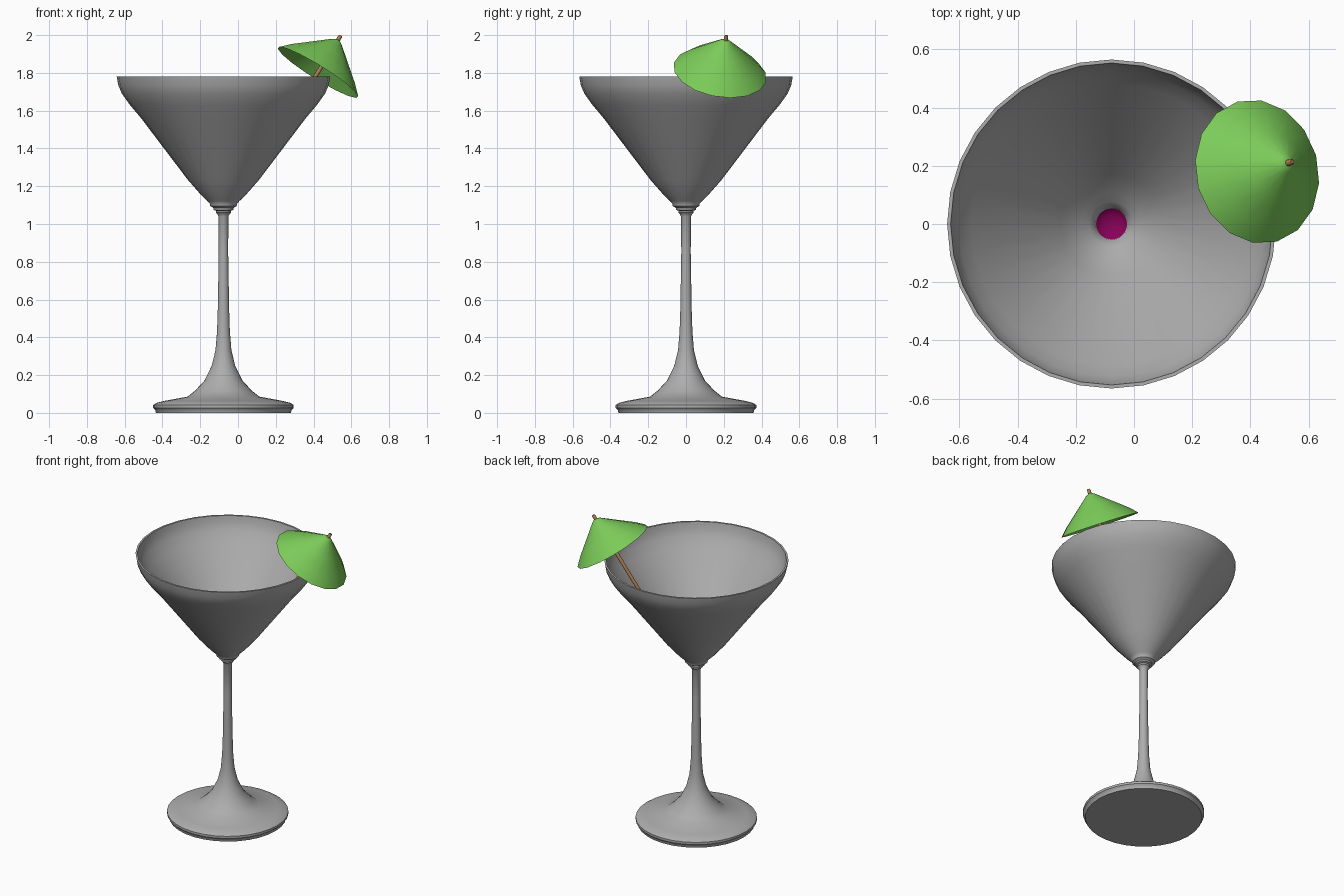
import bpy, bmesh, math
from mathutils import Vector

cube = bpy.data.objects.get("Cube")
if cube:
    bpy.data.objects.remove(cube)


def material(name, colour):
    mat = bpy.data.materials.new(name)
    mat.use_nodes = True
    mat.diffuse_color = (*colour, 1)
    mat.node_tree.nodes["Principled BSDF"].inputs["Base Color"].default_value = (*colour, 1)
    return mat


def lathe(name, profile, sides, mat, centre, axis=(0, 0, 1), angle=40):
    """Spin (radius, height) points around an axis through centre."""
    bm = bmesh.new()
    verts = [bm.verts.new((r, 0, z)) for r, z in profile]
    edges = [bm.edges.new(pair) for pair in zip(verts, verts[1:])]
    bmesh.ops.spin(bm, geom=verts + edges, cent=(0, 0, 0), axis=(0, 0, 1),
                   angle=math.tau, steps=sides, use_merge=True)
    bmesh.ops.remove_doubles(bm, verts=bm.verts, dist=0.0005)
    bmesh.ops.recalc_face_normals(bm, faces=bm.faces)
    mesh = bpy.data.meshes.new(name)
    bm.to_mesh(mesh)
    bm.free()
    mesh.materials.append(mat)
    obj = bpy.data.objects.new(name, mesh)
    bpy.context.collection.objects.link(obj)
    obj.location = centre
    obj.rotation_euler = Vector(axis).to_track_quat("Z", "Y").to_euler()
    bpy.ops.object.select_all(action="DESELECT")
    obj.select_set(True)
    bpy.context.view_layer.objects.active = obj
    bpy.ops.object.shade_smooth_by_angle(angle=math.radians(angle))
    return obj


grey = material("glass grey", (0.42, 0.42, 0.42))
green = material("parasol green", (0.2, 0.6, 0.1))
brown = material("stick brown", (0.4, 0.2, 0.08))
magenta = material("drink magenta", (0.25, 0.0, 0.1))

glass_centre = (-0.077, 0, 0)

# Foot, stem, collar, outer bowl, lip and inner bowl in one closed profile
foot = [(0, 0), (0.358, 0), (0.36, 0.015), (0.372, 0.027), (0.372, 0.042),
        (0.355, 0.053), (0.31, 0.064), (0.19, 0.086)]
stem = [(0.15, 0.118), (0.1, 0.172), (0.062, 0.25), (0.042, 0.333),
        (0.034, 0.43), (0.03, 0.55), (0.025, 0.85), (0.026, 1.04)]
collar = [(0.034, 1.055), (0.04, 1.06), (0.04, 1.07), (0.053, 1.075),
          (0.053, 1.085), (0.07, 1.095), (0.072, 1.108)]
outer_bowl = [(0.085, 1.122), (0.115, 1.15), (0.188, 1.233), (0.436, 1.56),
              (0.495, 1.63), (0.538, 1.69), (0.557, 1.735), (0.565, 1.78)]
inner_bowl = [(0.553, 1.78), (0.545, 1.738), (0.525, 1.695), (0.483, 1.637),
              (0.423, 1.565), (0.176, 1.24), (0.104, 1.16), (0.076, 1.14),
              (0.055, 1.115), (0.05, 1.09), (0, 1.075)]
lathe("glass", foot + stem + collar + outer_bowl + inner_bowl, 32, grey, glass_centre)

# Last drops of drink in the bottom of the bowl
lathe("drink", [(0.053, 1.11), (0.046, 1.103), (0.03, 1.094), (0, 1.09)], 32,
      magenta, glass_centre)

# Tilted parasol: rim centre, with its axis leaning over the lip
rim_centre = (0.423, 0.18, 1.803)
axis = (0.118, 0.033, 0.19)
lathe("parasol", [(0.25, 0), (0.2, 0.05), (0.11, 0.125), (0.03, 0.192), (0, 0.21),
                  (0.03, 0.182), (0.11, 0.117), (0.2, 0.044), (0.25, 0)],
      16, green, rim_centre, axis)
lathe("parasol_stick", [(0, -0.36), (0.011, -0.36), (0.011, 0.225), (0.007, 0.232), (0, 0.232)],
      10, brown, rim_centre, axis)
